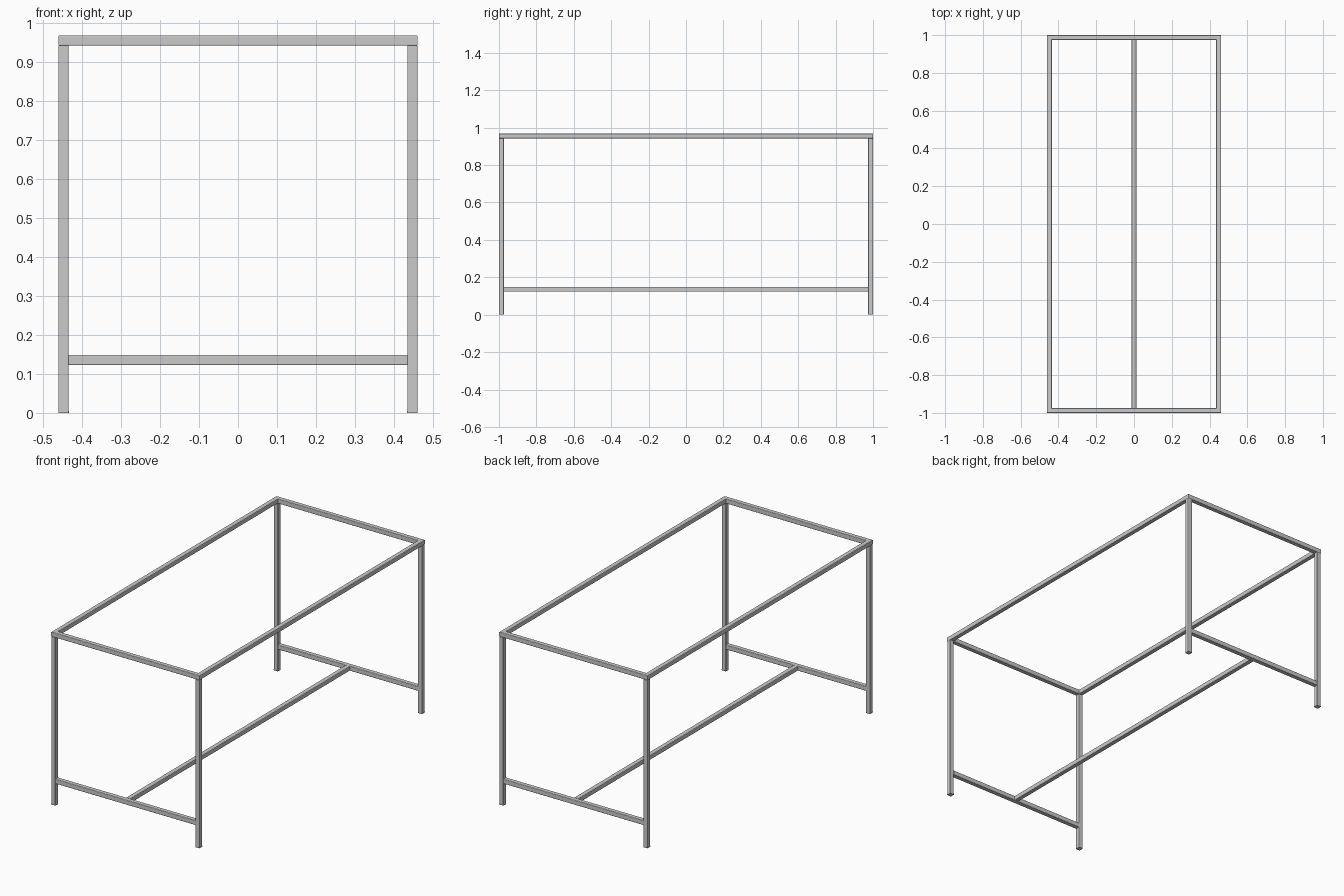
import bpy, bmesh, math

if "Cube" in bpy.data.objects:
    bpy.data.objects.remove(bpy.data.objects["Cube"])

W, L, H = 0.461, 1.0, 0.969   # half width, half length, height
T, R = 0.026, 0.003           # tube thickness, corner radius
FOOT = 0.005                  # end cap height
RAIL_Z = 0.136                # centre height of the lower rails


def tube_profile(size=T, r=R, steps=3):
    """Rounded square cross-section centred on the origin."""
    pts = []
    c = size / 2 - r
    for k, (sx, sy) in enumerate([(1, 1), (-1, 1), (-1, -1), (1, -1)]):
        for i in range(steps + 1):
            a = math.pi / 2 * (k + i / steps)
            pts.append((sx * c + r * math.cos(a), sy * c + r * math.sin(a)))
    return pts


def finish(name, bm):
    bmesh.ops.recalc_face_normals(bm, faces=bm.faces)
    me = bpy.data.meshes.new(name)
    bm.to_mesh(me)
    bm.free()
    ob = bpy.data.objects.new(name, me)
    bpy.context.collection.objects.link(ob)
    return ob


def tube(name, axis, start, end, centre, size=T):
    """Straight tube along an axis; centre gives the other two coordinates."""
    bm = bmesh.new()
    rings = []
    for t in (start, end):
        ring = []
        for u, v in tube_profile(size):
            co = [centre[0] + u, centre[1] + v]
            co.insert("xyz".index(axis), t)
            ring.append(bm.verts.new(co))
        bm.faces.new(ring)
        rings.append(ring)
    n = len(rings[0])
    for i in range(n):
        j = (i + 1) % n
        bm.faces.new((rings[0][i], rings[0][j], rings[1][j], rings[1][i]))
    return finish(name, bm)


def top_frame():
    """Rectangular ring of tube with mitred corners."""
    bm = bmesh.new()
    hx, hy, z = W - T / 2, L - T / 2, H - T / 2
    rings = [[bm.verts.new((sx * (hx + u), sy * (hy + u), z + v)) for u, v in tube_profile()]
             for sx, sy in [(1, 1), (-1, 1), (-1, -1), (1, -1)]]
    n = len(rings[0])
    for k in range(4):
        a, b = rings[k], rings[(k + 1) % 4]
        for i in range(n):
            j = (i + 1) % n
            bm.faces.new((a[i], a[j], b[j], b[i]))
    return finish("top_frame", bm)


top_frame()

# Legs with end caps, and the low cross rail at each end
for sy, end in ((-1, "front"), (1, "back")):
    y = sy * (L - T / 2)
    for sx, side in ((-1, "left"), (1, "right")):
        x = sx * (W - T / 2)
        tube(f"{end}_{side}_leg", "z", FOOT, H - T, (x, y))
        tube(f"{end}_{side}_foot_cap", "z", 0, FOOT, (x, y), T + 0.001)
    tube(f"{end}_cross_rail", "x", -(W - T), W - T, (y, RAIL_Z))

# Long centre stretcher joining the two cross rails
tube("centre_stretcher", "y", -(L - T), L - T, (0, RAIL_Z))
